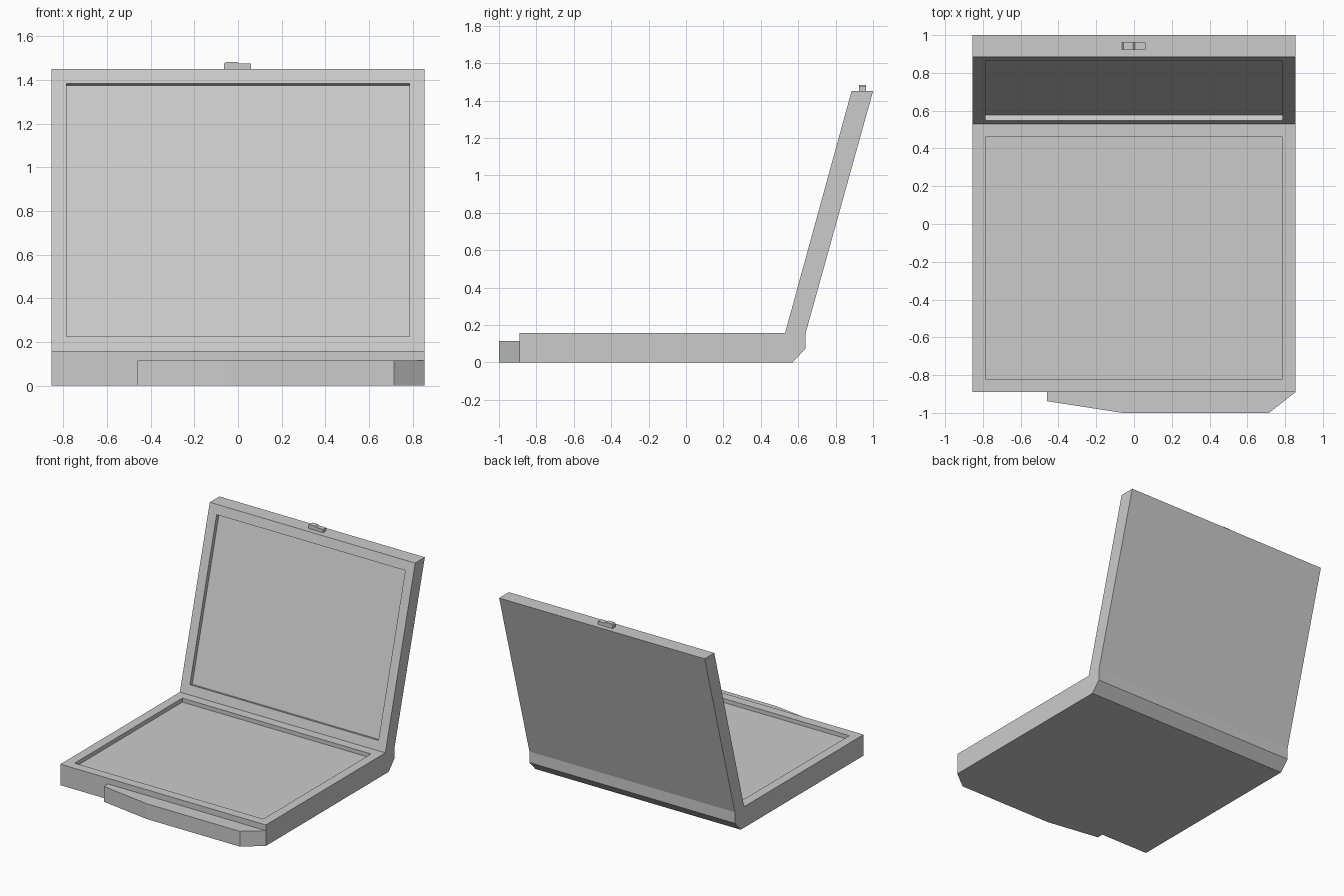
import bpy, bmesh
from mathutils import Vector

if "Cube" in bpy.data.objects:
    bpy.data.objects.remove(bpy.data.objects["Cube"])

HALF_W = 0.855


def prism(name, start, end, recess_side=None):
    """Solid between two matching outlines; optionally sink a panel into one side."""
    bm = bmesh.new()
    a = [bm.verts.new(p) for p in start]
    b = [bm.verts.new(p) for p in end]
    n = len(a)
    bm.faces.new(a)
    bm.faces.new(b[::-1])
    sides = [bm.faces.new((a[i], b[i], b[(i + 1) % n], a[(i + 1) % n])) for i in range(n)]
    bmesh.ops.recalc_face_normals(bm, faces=bm.faces[:])
    if recess_side is not None:
        face = sides[recess_side]
        bmesh.ops.inset_individual(bm, faces=[face], thickness=0.07, use_even_offset=True)
        normal = face.normal.copy()
        panel = bmesh.ops.extrude_discrete_faces(bm, faces=[face])["faces"][0]
        bmesh.ops.translate(bm, verts=panel.verts[:], vec=normal * -0.03)
        bmesh.ops.recalc_face_normals(bm, faces=bm.faces[:])
    mesh = bpy.data.meshes.new(name)
    bm.to_mesh(mesh)
    bm.free()
    obj = bpy.data.objects.new(name, mesh)
    bpy.context.collection.objects.link(obj)
    return obj


def along_x(name, yz, recess_side=None):
    return prism(name, [(-HALF_W, y, z) for y, z in yz],
                 [(HALF_W, y, z) for y, z in yz], recess_side)


# Base tray with chamfered rear edge and sunken deck (side 4)
along_x("case_base", [(-0.89, 0), (0.57, 0), (0.64, 0.075), (0.64, 0.158),
                      (0.53, 0.158), (-0.89, 0.158)], 4)

# Lid leaning back, sunken panel on its inner face (side 3)
along_x("case_lid", [(0.53, 0.158), (0.64, 0.158), (1.0, 1.45), (0.885, 1.45)], 3)

# Asymmetric front ledge
ledge = [(-0.46, -0.89), (-0.46, -0.938), (-0.06, -1.0), (0.715, -1.0), (HALF_W, -0.89)]
prism("front_ledge", [(x, y, 0) for x, y in ledge], [(x, y, 0.115) for x, y in ledge])

# Small latch on the lid rim, slightly stepped on top
latch = [(-0.063, 1.445), (0.06, 1.445), (0.06, 1.475), (0.005, 1.475),
         (-0.005, 1.482), (-0.055, 1.482), (-0.063, 1.475)]
prism("lid_latch", [(x, 0.925, z) for x, z in latch], [(x, 0.962, z) for x, z in latch])
